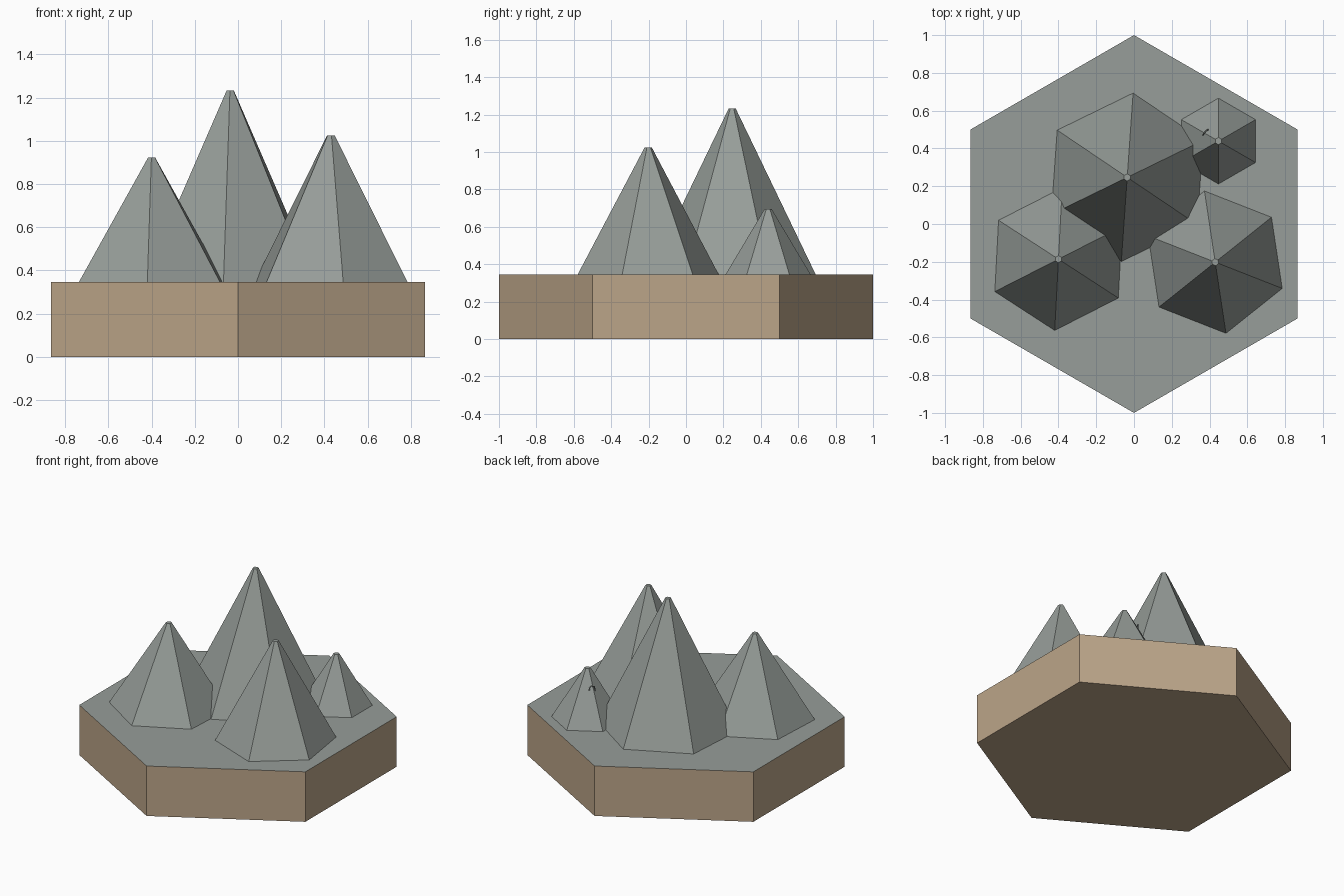
import bpy, bmesh, math
from mathutils import Vector

if "Cube" in bpy.data.objects:
    bpy.data.objects.remove(bpy.data.objects["Cube"])

BASE_Z = 0.346


def material(name, rgb):
    m = bpy.data.materials.new(name)
    m.diffuse_color = (*rgb, 1)
    m.use_nodes = True
    m.node_tree.nodes["Principled BSDF"].inputs["Base Color"].default_value = m.diffuse_color
    return m


rock = material("grey rock", (0.31, 0.34, 0.32))
earth = material("tan earth", (0.50, 0.375, 0.25))


def make_object(name, bm, mats):
    bmesh.ops.recalc_face_normals(bm, faces=bm.faces)
    me = bpy.data.meshes.new(name)
    bm.to_mesh(me)
    bm.free()
    for m in mats:
        me.materials.append(m)
    ob = bpy.data.objects.new(name, me)
    bpy.context.collection.objects.link(ob)
    return ob


def frustum(bm, x, y, z0, z1, r0, r1, angle):
    """Six-sided frustum with its first corner at the given angle."""
    rings = []
    for r, z in ((r0, z0), (r1, z1)):
        rings.append([bm.verts.new((x + r * math.cos(math.radians(angle + 60 * i)),
                                    y + r * math.sin(math.radians(angle + 60 * i)), z))
                      for i in range(6)])
    low, high = rings
    for i in range(6):
        j = (i + 1) % 6
        bm.faces.new((low[i], low[j], high[j], high[i]))
    bm.faces.new(high)
    bm.faces.new(low[::-1])


# hexagonal tile: earth sides and underside, rock top
bm = bmesh.new()
frustum(bm, 0, 0, 0, BASE_Z, 1, 1, 90)
tile = make_object("hex_tile", bm, [earth, rock])
for p in tile.data.polygons:
    p.material_index = 1 if p.normal.z > 0.5 else 0

# mountains: name, x, y, peak height, foot radius, corner angle
peaks = [
    ("main_peak", -0.036, 0.247, 1.232, 0.447, 86),
    ("left_peak", -0.400, -0.186, 0.922, 0.378, 87),
    ("right_peak", 0.430, -0.202, 1.025, 0.381, 98.6),
    ("small_peak", 0.447, 0.439, 0.695, 0.227, 90),
]
for name, x, y, top, radius, angle in peaks:
    bm = bmesh.new()
    frustum(bm, x, y, BASE_Z, top, radius, 0.019, angle)
    make_object(name, bm, [rock])

# tiny rock hook on the back left slope of the small peak
cu = bpy.data.curves.new("rock_hook", "CURVE")
cu.dimensions = "3D"
cu.bevel_depth = 0.004
cu.bevel_resolution = 0
cu.use_fill_caps = True
path = [(0.395, 0.495, 0.555), (0.390, 0.500, 0.590), (0.380, 0.492, 0.603),
        (0.368, 0.478, 0.598), (0.366, 0.472, 0.575), (0.372, 0.470, 0.540)]
sp = cu.splines.new("POLY")
sp.points.add(len(path) - 1)
for pt, co in zip(sp.points, path):
    pt.co = (*co, 1)
cu.materials.append(rock)
bpy.context.collection.objects.link(bpy.data.objects.new("rock_hook", cu))
